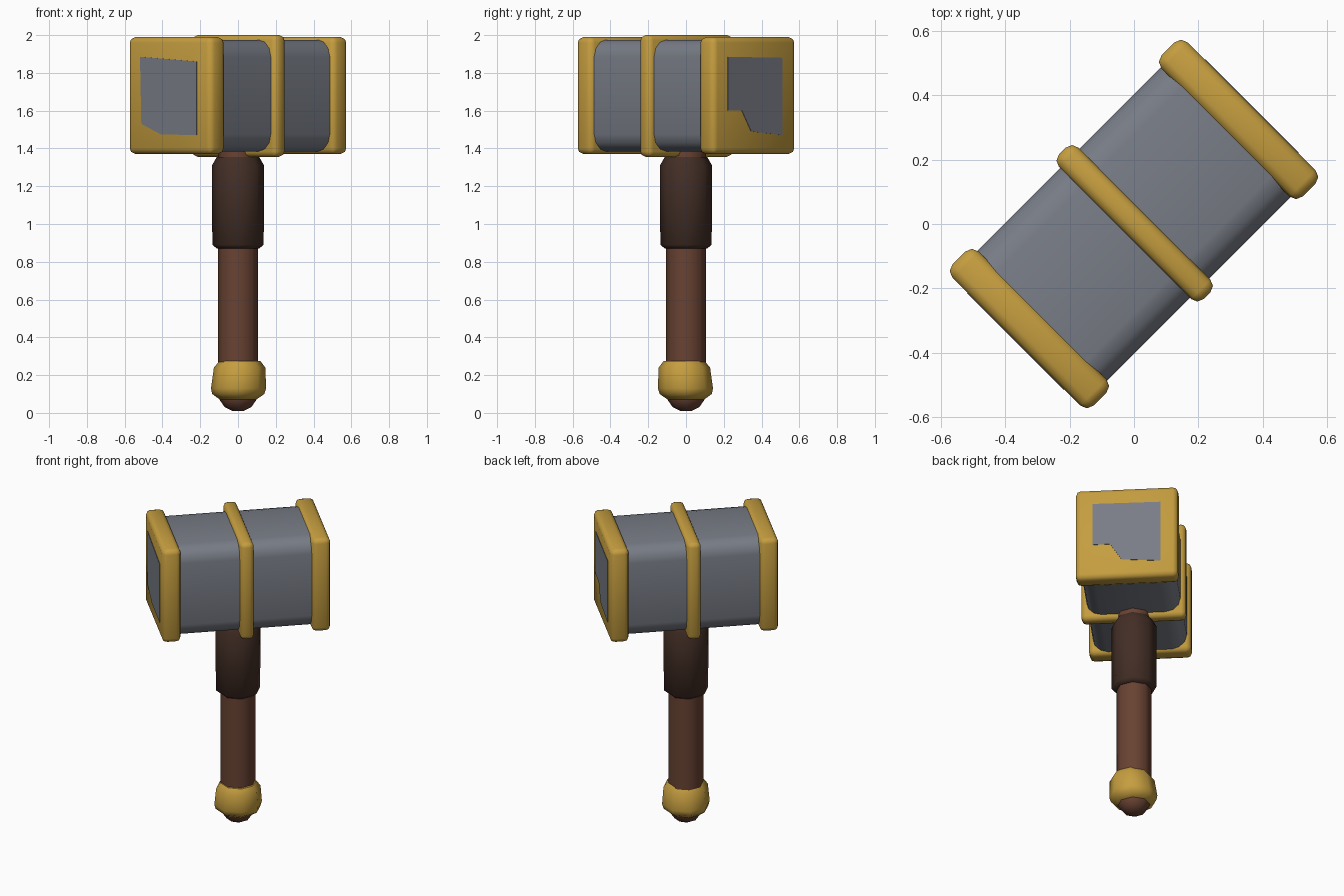
import bpy, bmesh, math
from mathutils import Matrix, Vector

if "Cube" in bpy.data.objects:
    bpy.data.objects.remove(bpy.data.objects["Cube"], do_unlink=True)

TURN = Matrix.Rotation(math.radians(45), 4, 'Z')   # head runs along the diagonal
MID = 1.68                                         # height of the head centre


def material(name, rgb):
    m = bpy.data.materials.new(name)
    m.use_nodes = True
    m.diffuse_color = (*rgb, 1)
    b = m.node_tree.nodes["Principled BSDF"]
    b.inputs["Base Color"].default_value = (*rgb, 1)
    b.inputs["Roughness"].default_value = 0.7
    return m


gold = material("gold", (0.56, 0.34, 0.05))
steel = material("grey_steel", (0.19, 0.205, 0.24))
wood = material("brown_wood", (0.14, 0.055, 0.032))
leather = material("dark_leather", (0.055, 0.027, 0.019))


def finish(name, bm, mat, angle=50):
    bmesh.ops.recalc_face_normals(bm, faces=bm.faces)
    mesh = bpy.data.meshes.new(name)
    bm.to_mesh(mesh)
    bm.free()
    mesh.materials.append(mat)
    ob = bpy.data.objects.new(name, mesh)
    bpy.context.collection.objects.link(ob)
    bpy.ops.object.select_all(action='DESELECT')
    ob.select_set(True)
    bpy.context.view_layer.objects.active = ob
    bpy.ops.object.shade_smooth_by_angle(angle=math.radians(angle))
    return ob


def block(name, centre, size, bevel, mat, segments=2, long_edges=False):
    """Rounded box in head space: x along the head, y across, z up."""
    bm = bmesh.new()
    bmesh.ops.create_cube(bm, size=1)
    bmesh.ops.scale(bm, vec=size, verts=bm.verts)
    edges = [e for e in bm.edges if not long_edges
             or abs(e.verts[0].co.x - e.verts[1].co.x) > 0.1]
    bmesh.ops.bevel(bm, geom=edges, offset=bevel, segments=segments,
                    profile=0.5, affect='EDGES')
    bmesh.ops.translate(bm, vec=centre, verts=bm.verts)
    bm.transform(TURN)
    return finish(name, bm, mat)


def lathe(name, profile, mat, sides=8, lean=(0, 0)):
    """Closed turned part from (radius, height) pairs, optionally leaning."""
    bm = bmesh.new()
    rings = []
    base = profile[0][1]
    for r, z in profile:
        ring = []
        for i in range(sides):
            a = math.tau * i / sides
            ring.append(bm.verts.new((r * math.cos(a) + lean[0] * (z - base),
                                      r * math.sin(a) + lean[1] * (z - base), z)))
        rings.append(ring)
    for low, high in zip(rings, rings[1:]):
        for i in range(sides):
            j = (i + 1) % sides
            bm.faces.new((low[i], low[j], high[j], high[i]))
    bm.faces.new(rings[0][::-1])
    bm.faces.new(rings[-1])
    return finish(name, bm, mat)


def plate(name, side, outline):
    """Thin worn striking face; outline is (across, height from centre)."""
    bm = bmesh.new()
    face = bm.faces.new([bm.verts.new((side * 0.511, y, MID + z)) for y, z in outline])
    out = bmesh.ops.extrude_face_region(bm, geom=[face])
    verts = [g for g in out["geom"] if isinstance(g, bmesh.types.BMVert)]
    bmesh.ops.translate(bm, vec=Vector((side * 0.008, 0, 0)), verts=verts)
    bm.transform(TURN)
    return finish(name, bm, steel, 30)


# Head and its three bands
block("hammer_head", (0, 0, MID), (0.96, 0.57, 0.59), 0.09, steel, 3, True)
block("middle_band", (0.003, 0, 1.678), (0.085, 0.635, 0.645), 0.028, gold)
for side, label in ((1, "back"), (-1, "front")):
    block(label + "_end_band", (side * 0.459, 0, MID), (0.115, 0.62, 0.62), 0.03, gold)

# Worn striking faces
plate("front_striking_face", -1,
      [(0.215, 0.205), (-0.21, 0.18), (-0.21, -0.21), (0.06, -0.205), (0.205, -0.15)])
plate("back_striking_face", 1,
      [(-0.205, 0.205), (0.205, 0.2), (0.205, -0.21), (-0.03, -0.19),
       (-0.1, -0.08), (-0.205, -0.08)])

# Handle, grip and pommel
lathe("handle", [(0.107, 0.15), (0.107, 1.42)], wood)
lathe("handle_tip", [(0.03, 0.01), (0.07, 0.03), (0.098, 0.07), (0.098, 0.16)], wood)
lathe("grip", [(0.112, 0.87), (0.136, 0.89), (0.138, 1.31), (0.112, 1.355)], leather)
lathe("pommel_ring", [(0.095, 0.07), (0.138, 0.1), (0.146, 0.13), (0.136, 0.24),
                      (0.108, 0.275)], gold, lean=(0.05, -0.05))
